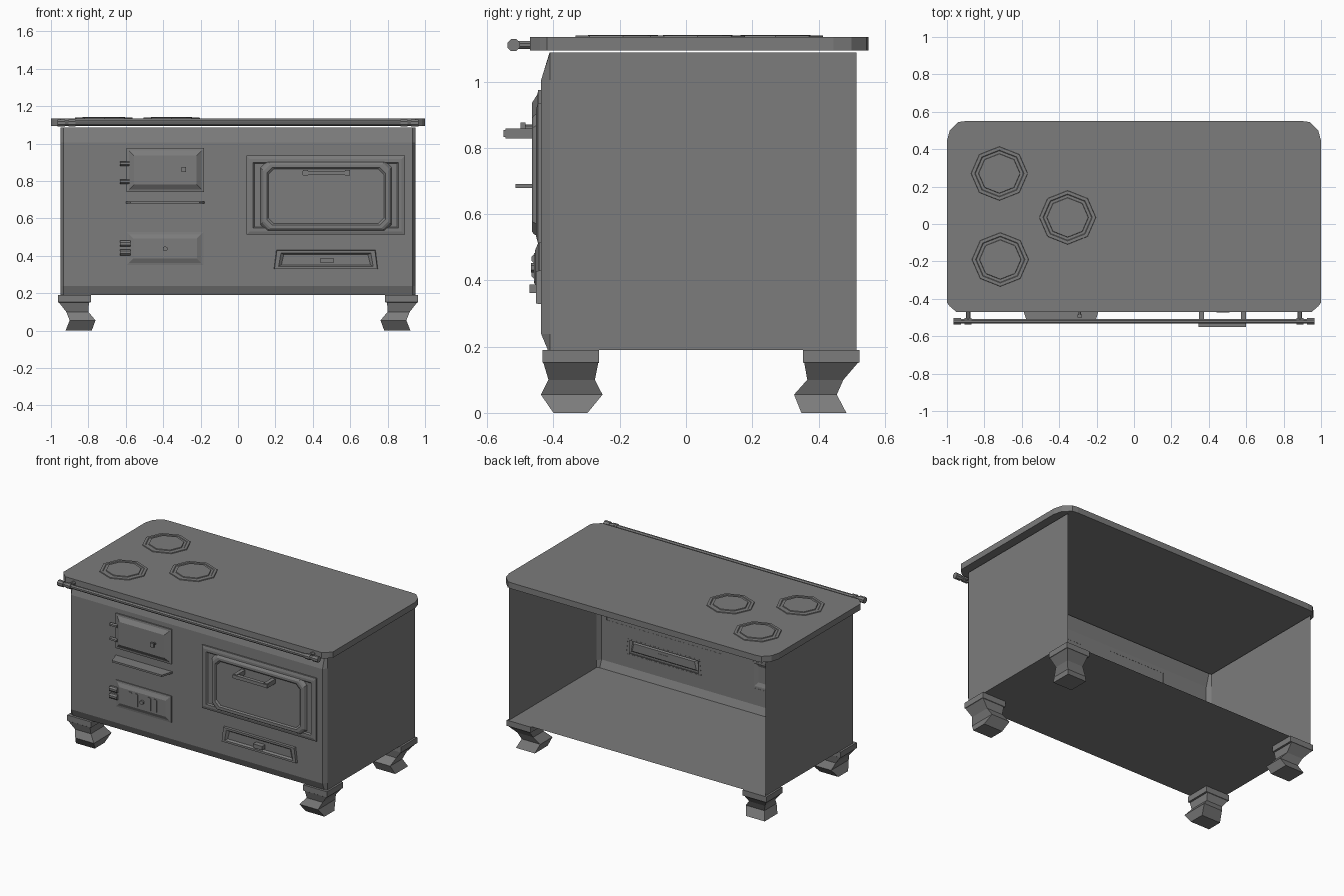
import bpy, bmesh, math
from mathutils import Vector

if "Cube" in bpy.data.objects:
    bpy.data.objects.remove(bpy.data.objects["Cube"])

iron = bpy.data.materials.new("dark grey iron")
iron.diffuse_color = (0.2, 0.2, 0.2, 1)
iron.use_nodes = True
iron.node_tree.nodes["Principled BSDF"].inputs["Base Color"].default_value = iron.diffuse_color


def finish(name, bm, normals=True):
    if normals:
        bmesh.ops.recalc_face_normals(bm, faces=bm.faces)
    me = bpy.data.meshes.new(name)
    bm.to_mesh(me)
    bm.free()
    me.materials.append(iron)
    ob = bpy.data.objects.new(name, me)
    bpy.context.collection.objects.link(ob)
    return ob


def loft(name, loops, first=True, last=True):
    """Skin a row of closed loops of 3D points, with optional end caps."""
    bm = bmesh.new()
    rows = [[bm.verts.new(p) for p in loop] for loop in loops]
    n = len(rows[0])
    for a, b in zip(rows, rows[1:]):
        for i in range(n):
            j = (i + 1) % n
            bm.faces.new((a[i], a[j], b[j], b[i]))
    if first:
        bm.faces.new(rows[0][::-1])
    if last:
        bm.faces.new(rows[-1])
    return finish(name, bm)


def rect(x0, x1, z0, z1, y, inset=0.0, cut=0.0):
    """Rectangle facing the front, optionally with cut corners."""
    x0, x1, z0, z1 = x0 + inset, x1 - inset, z0 + inset, z1 - inset
    if not cut:
        return [(x0, y, z0), (x1, y, z0), (x1, y, z1), (x0, y, z1)]
    c = cut
    return [(x0 + c, y, z0), (x1 - c, y, z0), (x1, y, z0 + c), (x1, y, z1 - c),
            (x1 - c, y, z1), (x0 + c, y, z1), (x0, y, z1 - c), (x0, y, z0 + c)]


def box(name, x0, x1, y0, y1, z0, z1):
    return loft(name, [rect(x0, x1, z0, z1, y1), rect(x0, x1, z0, z1, y0)])


def rod(name, a, b, r, sides=8):
    a, b = Vector(a), Vector(b)
    q = (b - a).to_track_quat('Z', 'Y')
    ring = [q @ Vector((r * math.cos(t), r * math.sin(t), 0))
            for t in [2 * math.pi * (i + .5) / sides for i in range(sides)]]
    return loft(name, [[a + v for v in ring], [b + v for v in ring]])


# Body shell: open back and top, bevelled front, holes behind drawer and ash door
bm = bmesh.new()
rows = []
for z, fy in [(0.19, -0.417), (0.238, -0.437), (1.005, -0.437), (1.087, -0.412)]:
    row = [(-.95, .515), (-.95, -.41), (-.932, fy), (.932, fy), (.95, -.41), (.95, .515)]
    rows.append([bm.verts.new((x, y, z)) for x, y in row])
for a, b in zip(rows, rows[1:]):
    for i in range(5):
        bm.faces.new((a[i], a[i + 1], b[i + 1], b[i]))
bm.faces.new(rows[0][::-1])
windows = [(.215, .725, .335, .42), (-.58, -.2, .36, .515)]
for x0, x1, z0, z1 in windows:
    for co, no in [((x0, 0, 0), (1, 0, 0)), ((x1, 0, 0), (1, 0, 0)),
                   ((0, 0, z0), (0, 0, 1)), ((0, 0, z1), (0, 0, 1))]:
        front = [f for f in bm.faces if abs(f.calc_center_median().y + .437) < .001]
        geom = set(front) | {e for f in front for e in f.edges} | {v for f in front for v in f.verts}
        bmesh.ops.bisect_plane(bm, geom=list(geom), plane_co=co, plane_no=no)
holes = []
for f in bm.faces:
    c = f.calc_center_median()
    if c.y < -.43 and any(x0 < c.x < x1 and z0 < c.z < z1 for x0, x1, z0, z1 in windows):
        holes.append(f)
bmesh.ops.delete(bm, geom=holes, context='FACES')
finish("body_shell", bm, normals=False)

# Hob plate with rounded-off corners
quarter = [(1, .445), (.985, .50), (.94, .545), (.90, .55)]
back = quarter + [(-x, y) for x, y in quarter[::-1]]
fq = [(-1, -.42), (-.985, -.44), (-.95, -.47)]
outline = back + fq + [(-x, y) for x, y in fq[::-1]]
loft("hob_plate", [[(x, y, z) for x, y in outline] for z in (1.094, 1.134)])

# Burner rings
for i, (cx, cy) in enumerate([(-.72, .27), (-.715, -.19), (-.355, .035)]):
    loops = []
    for r, z in [(.152, 1.133), (.150, 1.139), (.132, 1.139), (.128, 1.136), (.112, 1.136), (.110, 1.141)]:
        loops.append([(cx + r * math.cos(k * math.pi / 4), cy + .95 * r * math.sin(k * math.pi / 4), z)
                      for k in range(8)])
    loft(f"burner_{i + 1}", loops, first=False)

# Towel rail with end knobs and brackets
rod("rail", (-.95, -.52, 1.11), (.95, -.52, 1.11), .014)
for s in (-1, 1):
    rod("rail_knob", (s * .925, -.52, 1.11), (s * .965, -.52, 1.11), .02)
    rod("rail_collar", (s * .87, -.52, 1.11), (s * .905, -.52, 1.11), .019)
    rod("rail_bracket", (s * .887, -.515, 1.11), (s * .887, -.465, 1.11), .013)

# Legs: (z, outer x, inner x, front leg y range, rear leg y range)
leg = [(.19, .963, .786, -.433, -.262, .353, .523),
       (.152, .963, .786, -.433, -.262, .353, .523),
       (.150, .957, .797, -.430, -.265, .357, .518),
       (.100, .918, .800, -.415, -.275, .366, .475),
       (.055, .900, .762, -.438, -.252, .326, .455),
       (.0, .922, .782, -.400, -.297, .348, .484)]
for s in (-1, 1):
    for name, k in (("front_leg", 3), ("rear_leg", 5)):
        loft(name, [[(s * r[1], r[k], r[0]), (s * r[2], r[k], r[0]),
                     (s * r[2], r[k + 1], r[0]), (s * r[1], r[k + 1], r[0])] for r in leg])

# Firebox door with hinges and latch
d = (-.595, -.182, .742, .975)
loft("firebox_door", [rect(*d, -.436), rect(*d, -.446), rect(*d, -.448, .013), rect(*d, -.465, .04)], first=False)
for z in (.893, .797):
    rod("firebox_hinge", (-.632, -.447, z), (-.58, -.447, z), .012, 6)
rod("firebox_latch_stem", (-.29, -.46, .862), (-.29, -.49, .862), .008, 6)
box("firebox_latch", -.302, -.278, -.50, -.485, .848, .876)

# Firebox shelf
loft("shelf", [[(-.60, -.436, z), (-.18, -.436, z), (-.205, -.515, z), (-.575, -.515, z)]
               for z in (.679, .691)])

# Ash door with vent bars, knob and hinges
d = (-.595, -.185, .35, .527)
loft("ash_door", [rect(*d, -.436), rect(*d, -.443), rect(*d, -.445, .012), rect(*d, -.455, .035)], first=False)
for x in (-.48, -.437, -.34, -.297):
    loft("vent_bar", [rect(x - .014, x + .014, .39, .482, -.45, 0, .007),
                      rect(x - .014, x + .014, .39, .482, -.459, 0, .007)])
rod("ash_knob", (-.39, -.45, .438), (-.39, -.468, .438), .014, 6)
for z in (.465, .418):
    rod("ash_hinge", (-.632, -.45, z), (-.575, -.45, z), .017, 8)

# Oven frame, door and handle
f = (.045, .893, .513, .935)
loft("oven_frame", [rect(*f, -.436), rect(*f, -.447), rect(*f, -.452, .018),
                    rect(*f, -.452, .035), rect(*f, -.444, .042)], first=False)
d = (.13, .812, .54, .897)
loft("oven_door", [rect(*d, -.443, -.01, .035), rect(*d, -.460, 0, .035), rect(*d, -.465, .008, .035),
                   rect(*d, -.465, .024, .03), rect(*d, -.457, .032, .03)], first=False)
for x in (.36, .585):
    box("handle_post", x - .013, x + .013, -.545, -.455, .828, .858)
box("oven_handle", .345, .60, -.55, -.525, .832, .854)

# Drawer front: trapezoid rim, recessed panel, pull
def trap(y, i):
    return [(.192 + i, y, .328 + i * .6), (.748 - i, y, .328 + i * .6),
            (.735 - i, y, .43 - i * .6), (.205 + i, y, .43 - i * .6)]


loft("drawer", [trap(-.436, 0), trap(-.452, .003), trap(-.452, .025), trap(-.44, .04)], first=False)
box("drawer_pull", .442, .51, -.473, -.438, .362, .388)
